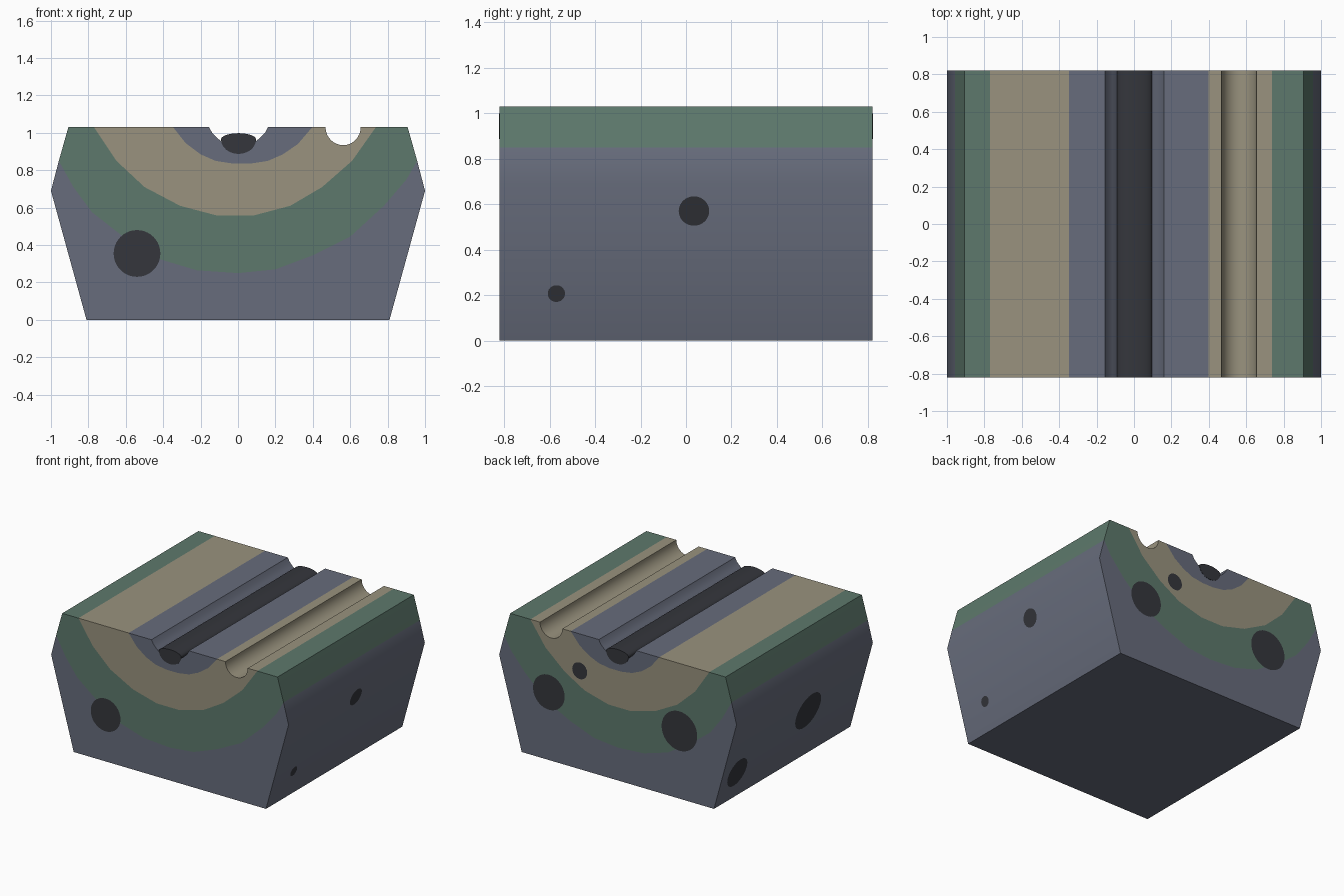
import bpy, bmesh
from math import sin, cos, pi, sqrt
from mathutils import Vector, Matrix

if "Cube" in bpy.data.objects:
    bpy.data.objects.remove(bpy.data.objects["Cube"])

HALF, TOP = 0.82, 1.03


def material(name, rgb):
    m = bpy.data.materials.new(name)
    m.diffuse_color = (*rgb, 1)
    m.use_nodes = True
    m.node_tree.nodes["Principled BSDF"].inputs["Base Color"].default_value = m.diffuse_color
    return m


slate = material("slate", (0.135, 0.15, 0.20))
green = material("green", (0.11, 0.19, 0.15))
tan = material("tan", (0.32, 0.29, 0.21))
dark = material("dark", (0.035, 0.037, 0.045))


def finish(name, bm, mats, angle=None):
    me = bpy.data.meshes.new(name)
    bm.to_mesh(me)
    bm.free()
    for m in mats:
        me.materials.append(m)
    ob = bpy.data.objects.new(name, me)
    bpy.context.collection.objects.link(ob)
    if angle:
        bpy.ops.object.select_all(action='DESELECT')
        ob.select_set(True)
        bpy.context.view_layer.objects.active = ob
        bpy.ops.object.shade_smooth_by_angle(angle=angle)
    return ob


def extrude_regions(name, regions, mats, half):
    """Extrude adjoining x-z polygons along y as one closed shell."""
    bm = bmesh.new()
    verts = {}

    def v(p, y):
        key = (round(p[0], 4), round(p[1], 4), y)
        if key not in verts:
            verts[key] = bm.verts.new((p[0], y, p[1]))
        return verts[key]

    edges = {(a, b): i for i, r in enumerate(regions)
             for a, b in zip(r, r[1:] + r[:1])}
    for i, r in enumerate(regions):
        bm.faces.new([v(p, -half) for p in r]).material_index = i
        bm.faces.new([v(p, half) for p in reversed(r)]).material_index = i
    for (a, b), i in edges.items():
        if (b, a) not in edges:
            f = bm.faces.new([v(b, -half), v(a, -half), v(a, half), v(b, half)])
            f.material_index = i
    return finish(name, bm, mats, 0.65)


def arc(cx, cz, rx, rz, a0, a1, n):
    return [(cx + rx * cos(a0 + (a1 - a0) * i / n),
             cz + rz * sin(a0 + (a1 - a0) * i / n)) for i in range(n + 1)]


# Curved boundaries between the strata, left to right
green_low = [(-.958, .85), (-.88, .71), (-.78, .575), (-.62, .45), (-.42, .325),
             (-.22, .265), (0, .25), (.2, .27), (.4, .345), (.6, .445),
             (.78, .61), (.9, .75), (.958, .85)]
tan_low = [(-.77, TOP), (-.65, .85), (-.5, .71), (-.31, .61), (-.11, .557),
           (.08, .557), (.28, .61), (.45, .71), (.61, .85), (.737, TOP)]
core_low = [(-.347, TOP), (-.28, .945), (-.2, .885), (-.12, .85), (-.03, .836),
            (.07, .836), (.16, .85), (.24, .885), (.32, .94), (.397, TOP)]

# Grooves in the top, right to left
side_groove = arc(.562, TOP, .094, .096, 0, -pi, 16)
main_groove = [(.16, TOP), (.145, 1.0), (.12, .975), (.095, .955), (.07, .91),
               (-.065, .91), (-.09, .955), (-.115, .975), (-.138, 1.0), (-.155, TOP)]

base = [(-1, .69), (-.81, 0), (.81, 0), (1, .69)] + green_low[::-1]
middle = green_low + [(.907, TOP)] + tan_low[::-1] + [(-.907, TOP)]
upper = tan_low + side_groove + core_low[::-1]
core = core_low + main_groove
extrude_regions("layered_block", [base, middle, upper, core],
                [slate, green, tan, slate], HALF)

# Dark rounded filling lying in the main groove
filling = arc(.003, .965, .094, .078, -pi, 0, 12) + arc(.003, .965, .094, .033, 0, pi, 12)[1:-1]
extrude_regions("groove_filling", [filling], [dark], HALF + .002)


# Dark round spots lying on the faces
def spot(name, center, normal, radius):
    bm = bmesh.new()
    n = Vector(normal).normalized()
    m = Matrix.Translation(Vector(center) + n * .002) @ n.to_track_quat('Z', 'Y').to_matrix().to_4x4()
    bmesh.ops.create_circle(bm, cap_ends=True, segments=40, radius=radius, matrix=m)
    finish(name, bm, [dark])


spot("front_spot", (-.54, -HALF, .355), (0, -1, 0), .125)
for x, z, r in [(.32, .75, .063), (.58, .517, .133), (-.52, .516, .15)]:
    spot("back_spot", (x, HALF, z), (0, 1, 0), r)

slope = .19 / .69
for s, y, z, r in [(1, .035, .57, .067), (1, -.57, .207, .038),
                   (-1, -.15, .408, .146), (-1, .63, .222, .113)]:
    spot("side_spot", (s * (.81 + slope * z), y, z), (s, 0, -slope), r)
